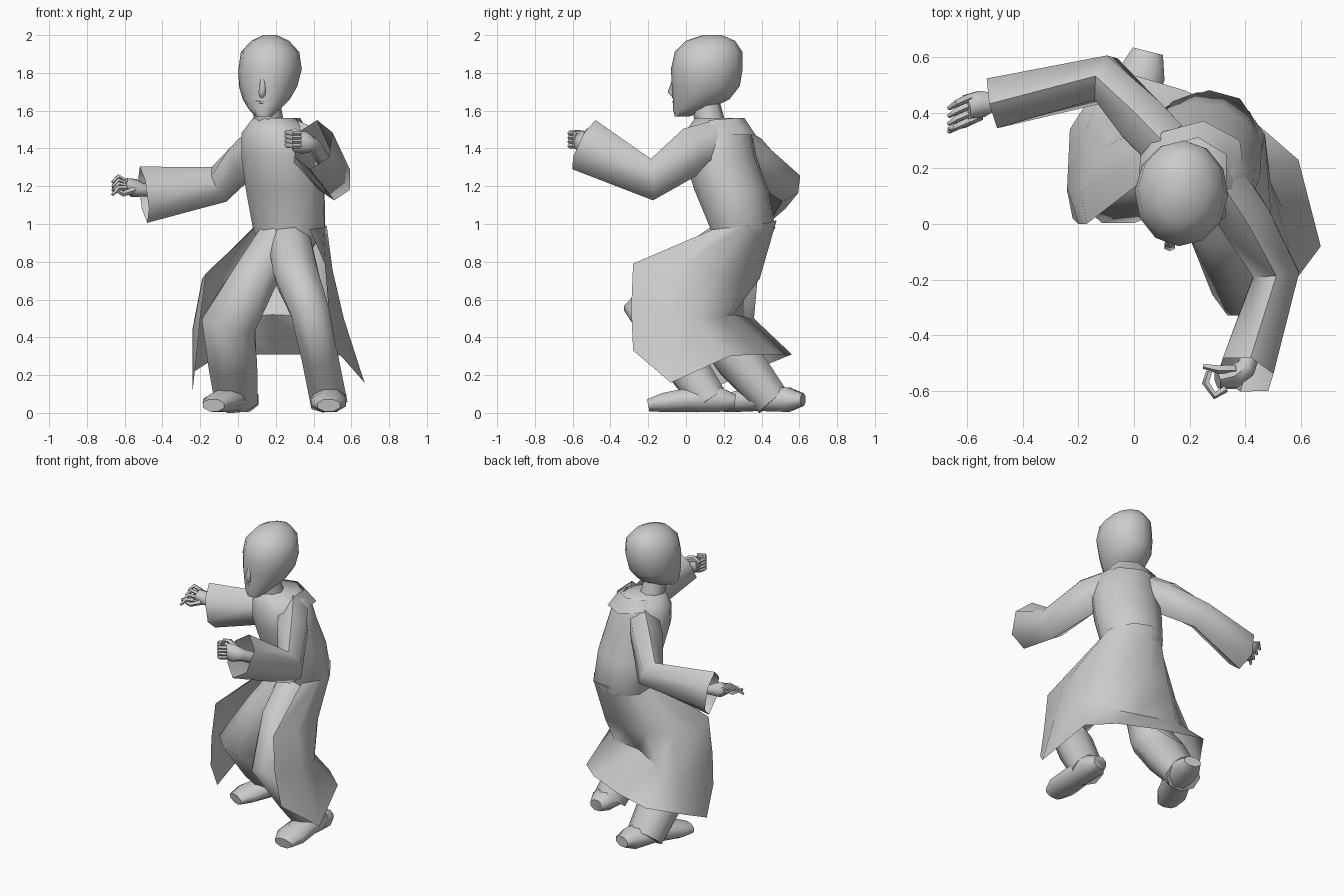
import bpy, bmesh, math
from mathutils import Vector


def finish(name, bm, angle=65):
    bmesh.ops.recalc_face_normals(bm, faces=bm.faces)
    me = bpy.data.meshes.new(name)
    bm.to_mesh(me)
    bm.free()
    ob = bpy.data.objects.new(name, me)
    bpy.context.collection.objects.link(ob)
    bpy.ops.object.select_all(action='DESELECT')
    ob.select_set(True)
    bpy.context.view_layer.objects.active = ob
    bpy.ops.object.shade_smooth_by_angle(angle=math.radians(angle))
    return ob


def skin(name, rows, closed=True, caps=(True, True)):
    """Join rows of points into a surface."""
    bm = bmesh.new()
    vs = [[bm.verts.new(p) for p in r] for r in rows]
    n = len(vs[0])
    for a, b in zip(vs, vs[1:]):
        for i in range(n if closed else n - 1):
            j = (i + 1) % n
            bm.faces.new((a[i], a[j], b[j], b[i]))
    if closed and caps[0]:
        bm.faces.new(vs[0])
    if closed and caps[1]:
        bm.faces.new(vs[-1])
    return finish(name, bm)


def loft(name, rings, n=12, turn=0.0):
    """Stack level ellipses (cx, cy, z, rx, ry)."""
    rows = []
    for cx, cy, z, rx, ry in rings:
        row = []
        for i in range(n):
            a = 2 * math.pi * i / n
            x, y = rx * math.cos(a), ry * math.sin(a)
            row.append((cx + x * math.cos(turn) - y * math.sin(turn),
                        cy + x * math.sin(turn) + y * math.cos(turn), z))
        rows.append(row)
    return skin(name, rows)


def tube(name, path, n=8, up=(0, 0, 1), caps=(True, True)):
    """Sweep an ellipse along (x, y, z, half width, half height)."""
    pts = [Vector(p[:3]) for p in path]
    rows = []
    for k, p in enumerate(pts):
        d1 = (p - pts[k - 1]).normalized() if k else Vector()
        d2 = (pts[k + 1] - p).normalized() if k < len(pts) - 1 else Vector()
        t = (d1 + d2).normalized()
        s = t.cross(Vector(up)).normalized()
        u = s.cross(t)
        w, h = path[k][3:]
        rows.append([p + s * w * math.cos(a) + u * h * math.sin(a)
                     for a in (2 * math.pi * (i + .5) / n for i in range(n))])
    return skin(name, rows, caps=caps)


# head, neck and face details
loft("head", [(.135, -.02, 1.57, .045, .04), (.14, .03, 1.61, .085, .1),
              (.15, .08, 1.66, .125, .15), (.16, .105, 1.73, .155, .18),
              (.17, .11, 1.82, .168, .19), (.17, .12, 1.91, .155, .18),
              (.17, .13, 1.97, .1, .13), (.17, .14, 2.0, .035, .05)], 12, -.05)
loft("neck", [(.17, .14, 1.48, .085, .085), (.15, .1, 1.66, .07, .075)], 8)
tube("nose", [(.13, -.06, 1.765, .012, .012), (.128, -.08, 1.7, .022, .018),
              (.128, -.06, 1.675, .015, .012)], 6, up=(0, -1, 0))
tube("mouth", [(.095, -.045, 1.645, .012, .008), (.13, -.06, 1.645, .012, .01),
               (.165, -.05, 1.645, .012, .008)], 6)

# upper body and collar
loft("torso", [(.25, .27, .84, .13, .12), (.27, .3, .98, .2, .17),
               (.25, .24, 1.18, .215, .195), (.225, .18, 1.36, .215, .19),
               (.21, .17, 1.48, .2, .175), (.19, .17, 1.56, .11, .13)], 12, -.35)
skin("collar", [[(.06, .22, 1.49), (.1, .33, 1.5), (.25, .37, 1.47), (.38, .3, 1.47), (.4, .14, 1.47)],
                [(.09, .16, 1.56), (.12, .28, 1.56), (.23, .31, 1.56), (.33, .25, 1.56), (.33, .12, 1.55)]],
     closed=False)

# open coat skirt, from the front edge around the back to the other front edge
skin("coat_skirt", [
    [(.09, .2, .98), (.08, .27, .98), (.1, .37, .99), (.17, .45, 1.0), (.27, .48, 1.02),
     (.38, .45, 1.01), (.47, .32, .99), (.45, .22, .98), (.38, .14, .97)],
    [(-.17, 0, .74), (-.19, .12, .71), (-.1, .28, .72), (.04, .38, .72), (.2, .39, .71),
     (.37, .34, .71), (.49, .15, .73), (.5, -.08, .76), (.46, -.28, .79)],
    [(-.2, 0, .5), (-.24, .13, .45), (-.17, .34, .47), (-.04, .36, .5), (.18, .25, .52),
     (.4, .2, .51), (.53, .06, .5), (.56, -.1, .5), (.48, -.29, .55)],
    [(-.22, .02, .3), (-.24, .12, .12), (-.23, .34, .22), (-.09, .56, .31), (.18, .48, .31),
     (.44, .36, .31), (.59, .23, .3), (.67, -.08, .16), (.52, -.28, .33)]], closed=False)

# trousers and shoes
fwd = (0, -1, 0)
tube("right_trouser", [(.22, .27, .93, .12, .13), (.08, .18, .7, .13, .14),
                       (-.05, .12, .47, .155, .13), (-.03, .28, .28, .14, .13),
                       (-.01, .46, .06, .12, .1)], 8, fwd)
tube("left_trouser", [(.27, .26, .92, .12, .13), (.31, .02, .73, .125, .15),
                      (.38, -.2, .54, .11, .14), (.43, -.04, .31, .105, .12),
                      (.48, .13, .06, .105, .1)], 8, fwd)
tube("right_shoe", [(.05, .62, .07, .06, .035), (.03, .54, .07, .09, .07), (-.03, .38, .075, .09, .07),
                    (-.1, .24, .055, .095, .055), (-.13, .16, .04, .065, .035)], 8)
tube("left_shoe", [(.49, .26, .06, .05, .04), (.49, .18, .07, .09, .07), (.48, .03, .07, .09, .07),
                   (.48, -.12, .055, .1, .055), (.48, -.2, .04, .065, .035)], 8)

# wide sleeves, open at the cuffs
tube("right_sleeve", [(.18, .22, 1.43, .1, .12), (.04, .36, 1.35, .105, .115), (-.1, .52, 1.21, .095, .1),
                      (-.5, .435, 1.155, .105, .15)], 6, caps=(True, False))
tube("left_sleeve", [(.28, .2, 1.44, .1, .12), (.39, .03, 1.385, .105, .13), (.51, -.18, 1.235, .095, .11),
                     (.4, -.54, 1.42, .11, .145)], 6, caps=(True, False))

# hands: forearm, palm, thumb, fingers
tube("right_hand", [(-.3, .47, 1.18, .035, .04), (-.5, .44, 1.18, .035, .035),
                    (-.55, .43, 1.19, .055, .05), (-.6, .42, 1.21, .05, .035)], 6)
tube("left_hand", [(.45, -.37, 1.34, .035, .04), (.4, -.52, 1.42, .04, .04),
                   (.35, -.55, 1.43, .05, .06), (.3, -.56, 1.44, .035, .055)], 6)
for i in range(4):
    y = .455 - .028 * i
    tube("right_finger", [(-.59, y, 1.22 - .01 * i, .015, .015), (-.635, y - .02, 1.25 - .02 * i, .014, .014),
                          (-.665, y - .04, 1.22 - .022 * i, .008, .008)], 5)
    z = 1.48 - .022 * i
    tube("left_finger", [(.33, -.59, z, .014, .014), (.29, -.615, z, .014, .014),
                         (.258, -.57, z + .005, .014, .014), (.27, -.53, z, .012, .012)], 5)
tube("right_thumb", [(-.55, .39, 1.18, .018, .018), (-.61, .36, 1.16, .016, .016),
                     (-.665, .34, 1.19, .008, .008)], 5)
tube("left_thumb", [(.36, -.52, 1.46, .018, .018), (.3, -.52, 1.49, .016, .016),
                    (.25, -.51, 1.48, .01, .01)], 5)
